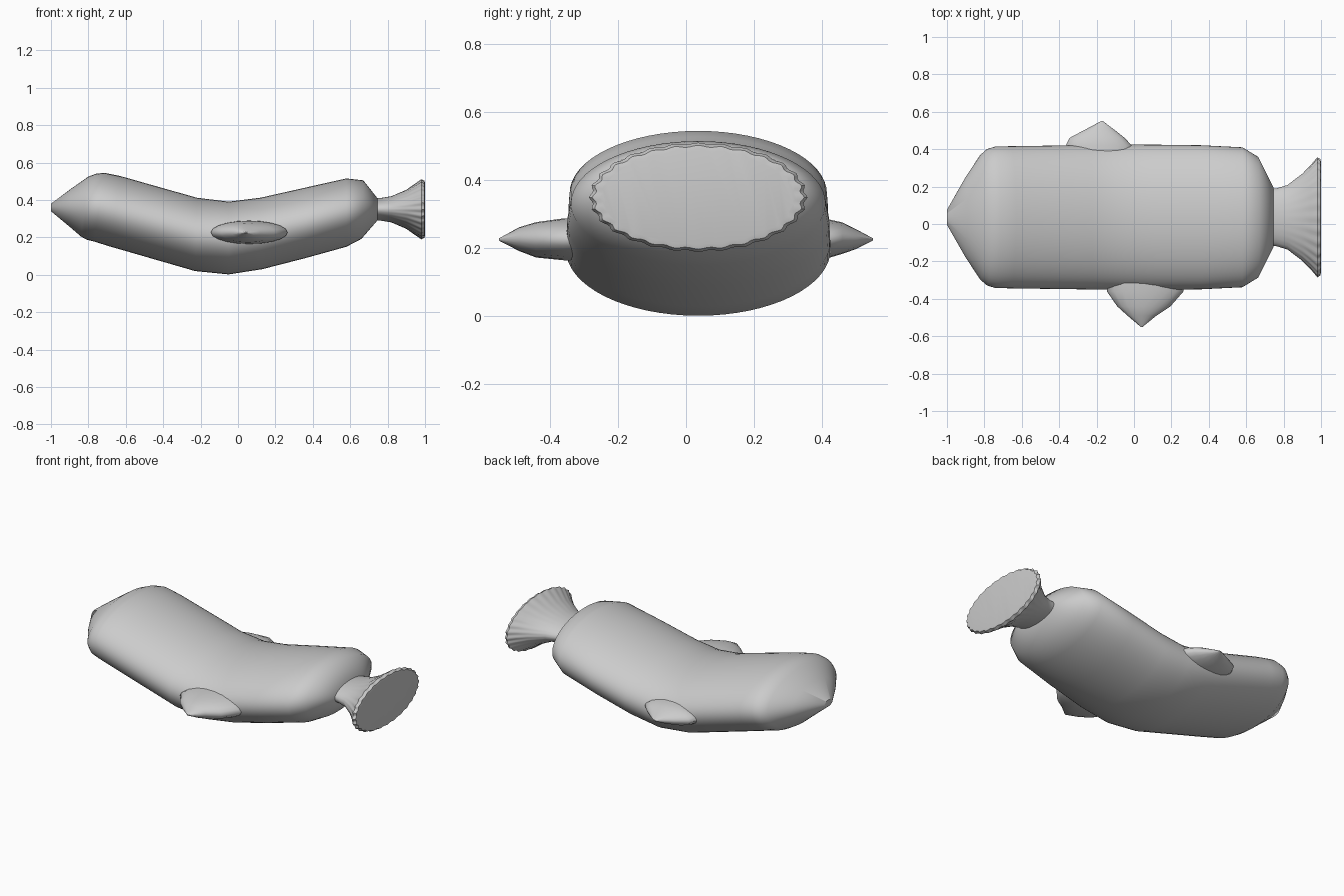
import bpy, bmesh, math
from mathutils import Vector


def loft(name, rings, angle=40):
    """Skin a list of closed rings (equal point counts) and cap both ends."""
    bm = bmesh.new()
    loops = [[bm.verts.new(p) for p in ring] for ring in rings]
    n = len(loops[0])
    for a, b in zip(loops, loops[1:]):
        for i in range(n):
            j = (i + 1) % n
            bm.faces.new((a[i], a[j], b[j], b[i]))
    bm.faces.new(loops[0][::-1])
    bm.faces.new(loops[-1])
    bmesh.ops.recalc_face_normals(bm, faces=bm.faces)
    mesh = bpy.data.meshes.new(name)
    bm.to_mesh(mesh)
    bm.free()
    ob = bpy.data.objects.new(name, mesh)
    bpy.context.collection.objects.link(ob)
    bpy.ops.object.select_all(action='DESELECT')
    ob.select_set(True)
    bpy.context.view_layer.objects.active = ob
    bpy.ops.object.shade_smooth_by_angle(angle=math.radians(angle))
    return ob


def ellipse(center, u, v, n, ripple=0.0, waves=28):
    """Ellipse with half-axis vectors u and v, optionally scalloped."""
    c, u, v = Vector(center), Vector(u), Vector(v)
    ring = []
    for i in range(n):
        t = 2 * math.pi * i / n
        r = 1 + ripple * math.cos(waves * t)
        ring.append(c + r * (u * math.cos(t) + v * math.sin(t)))
    return ring


CY = 0.036

# body: bent tube; top x, top z, bottom x, bottom z, half width
body_sections = [
    (-1.00, 0.380, -1.00, 0.340, 0.040),
    (-0.89, 0.462, -0.91, 0.265, 0.215),
    (-0.80, 0.525, -0.84, 0.205, 0.335),
    (-0.76, 0.540, -0.81, 0.188, 0.365),
    (-0.715, 0.545, -0.77, 0.178, 0.378),
    (-0.63, 0.528, -0.69, 0.153, 0.380),
    (-0.22, 0.412, -0.23, 0.020, 0.386),
    (-0.05, 0.391, -0.05, 0.002, 0.389),
    (0.12, 0.412, 0.13, 0.030, 0.388),
    (0.36, 0.466, 0.36, 0.089, 0.385),
    (0.58, 0.515, 0.58, 0.150, 0.374),
    (0.67, 0.505, 0.66, 0.192, 0.322),
    (0.745, 0.410, 0.745, 0.290, 0.160),
]
rings = []
for tx, tz, bx, bz, w in body_sections:
    top, bottom = Vector((tx, CY, tz)), Vector((bx, CY, bz))
    rings.append(ellipse((top + bottom) / 2, (0, w, 0), (top - bottom) / 2, 64))
loft("body", rings, 50)

# tail: flared trumpet with scalloped rim; x, half width, half height, ripple
tail_sections = [
    (0.72, 0.152, 0.060, 0.0),
    (0.76, 0.154, 0.060, 0.0),
    (0.82, 0.172, 0.070, 0.0),
    (0.90, 0.232, 0.104, 0.004),
    (0.945, 0.276, 0.135, 0.010),
    (0.98, 0.316, 0.158, 0.016),
    (0.997, 0.306, 0.150, 0.018),
    (1.00, 0.285, 0.138, 0.014),
]
loft("tail", [ellipse((x, CY, 0.35), (0, w, 0), (0, 0, h), 140, r)
              for x, w, h, r in tail_sections])


# side fins: pointed lofts running outward; y, x min, x max, z min, z max
def fin(name, sections):
    loft(name, [ellipse(((x0 + x1) / 2, y, (z0 + z1) / 2),
                        ((x1 - x0) / 2, 0, 0), (0, 0, (z1 - z0) / 2), 20)
                for y, x0, x1, z0, z1 in sections], 45)


fin("right_fin", [
    (-0.30, -0.145, 0.265, 0.165, 0.290),
    (-0.36, -0.145, 0.265, 0.165, 0.288),
    (-0.44, -0.09, 0.195, 0.173, 0.277),
    (-0.49, -0.035, 0.12, 0.192, 0.262),
    (-0.55, 0.036, 0.046, 0.223, 0.229),
])
fin("left_fin", [
    (0.36, -0.365, -0.01, 0.165, 0.290),
    (0.42, -0.365, -0.012, 0.172, 0.285),
    (0.46, -0.345, -0.05, 0.184, 0.276),
    (0.50, -0.27, -0.10, 0.198, 0.256),
    (0.55, -0.176, -0.166, 0.223, 0.229),
])
